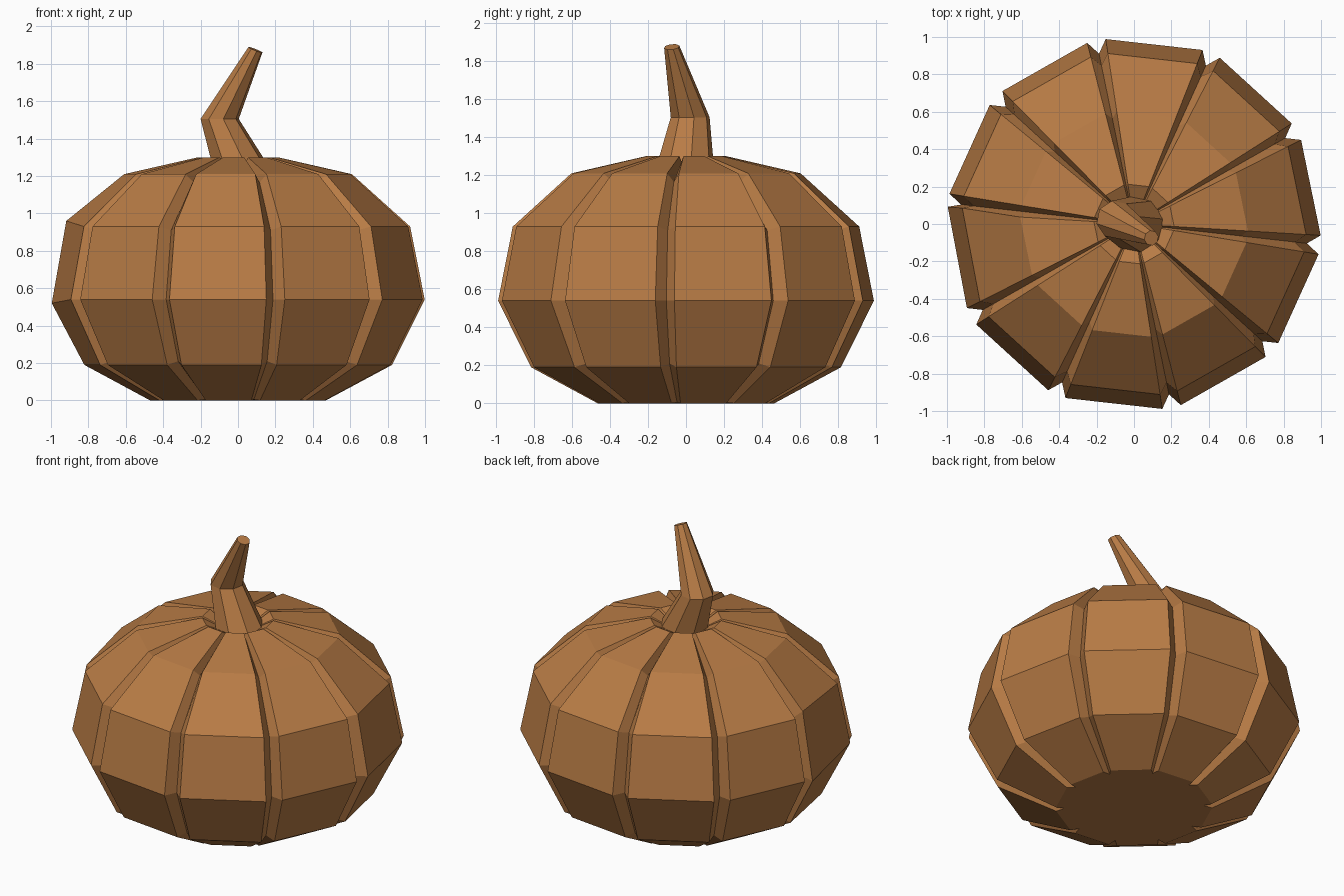
import bpy, bmesh
from math import sin, cos, radians
from mathutils import Vector, Matrix

if "Cube" in bpy.data.objects:
    bpy.data.objects.remove(bpy.data.objects["Cube"])

brown = bpy.data.materials.new("brown")
brown.diffuse_color = (0.48, 0.2, 0.06, 1)
brown.use_nodes = True
brown.node_tree.nodes["Principled BSDF"].inputs["Base Color"].default_value = brown.diffuse_color


def finish(bm, name):
    bmesh.ops.recalc_face_normals(bm, faces=bm.faces)
    mesh = bpy.data.meshes.new(name)
    bm.to_mesh(mesh)
    bm.free()
    mesh.materials.append(brown)
    obj = bpy.data.objects.new(name, mesh)
    bpy.context.collection.objects.link(obj)
    return obj


def loft(bm, rings):
    n = len(rings[0])
    for a, b in zip(rings, rings[1:]):
        for i in range(n):
            j = (i + 1) % n
            bm.faces.new((a[i], a[j], b[j], b[i]))
    bm.faces.new(rings[0])
    bm.faces.new(rings[-1])


# Pumpkin body: ten flat lobes separated by V grooves (radius, height profiles)
LOBES = 10
lobe = [(0.47, 0), (0.825, 0.19), (1.0, 0.54), (0.922, 0.93), (0.61, 1.21), (0.215, 1.30), (0.12, 1.25)]
groove = [(0.42, 0.005), (0.775, 0.21), (0.93, 0.54), (0.865, 0.91), (0.575, 1.165), (0.19, 1.265), (0.11, 1.24)]
bm = bmesh.new()
rings = []
for (lr, lz), (gr, gz) in zip(lobe, groove):
    ring = []
    for k in range(LOBES):
        mid = 11.6 + 36 * k
        for offset, r, z in ((-15.1, lr, lz), (15.1, lr, lz), (18, gr, gz)):
            a = radians(mid + offset)
            ring.append(bm.verts.new((r * cos(a), r * sin(a), z)))
    rings.append(ring)
# slightly uneven lobe edge on the left
seam = 5 * 3
rings[2][seam].co.z = 0.52
rings[3][seam].co.z = 0.96
for ring in rings[1:4]:
    ring[seam].co.rotate(Matrix.Rotation(radians(-1.8), 3, 'Z'))
loft(bm, rings)
finish(bm, "pumpkin_body")

# Bent eight-sided stem: centre, radius, tilt of the ring
bm = bmesh.new()
rings = []
for centre, r, tilt in (((0.02, -0.005, 1.24), 0.155, 0),
                        ((-0.098, 0.022, 1.505), 0.104, 0),
                        ((0.093, -0.075, 1.875), 0.041, 22)):
    rot = Matrix.Rotation(radians(tilt), 3, Vector((0.3, 1, 0)))
    ring = []
    for i in range(8):
        a = radians(45 * i + 11)
        ring.append(bm.verts.new(Vector(centre) + rot @ Vector((r * cos(a), r * sin(a), 0))))
    rings.append(ring)
loft(bm, rings)
finish(bm, "stem")
